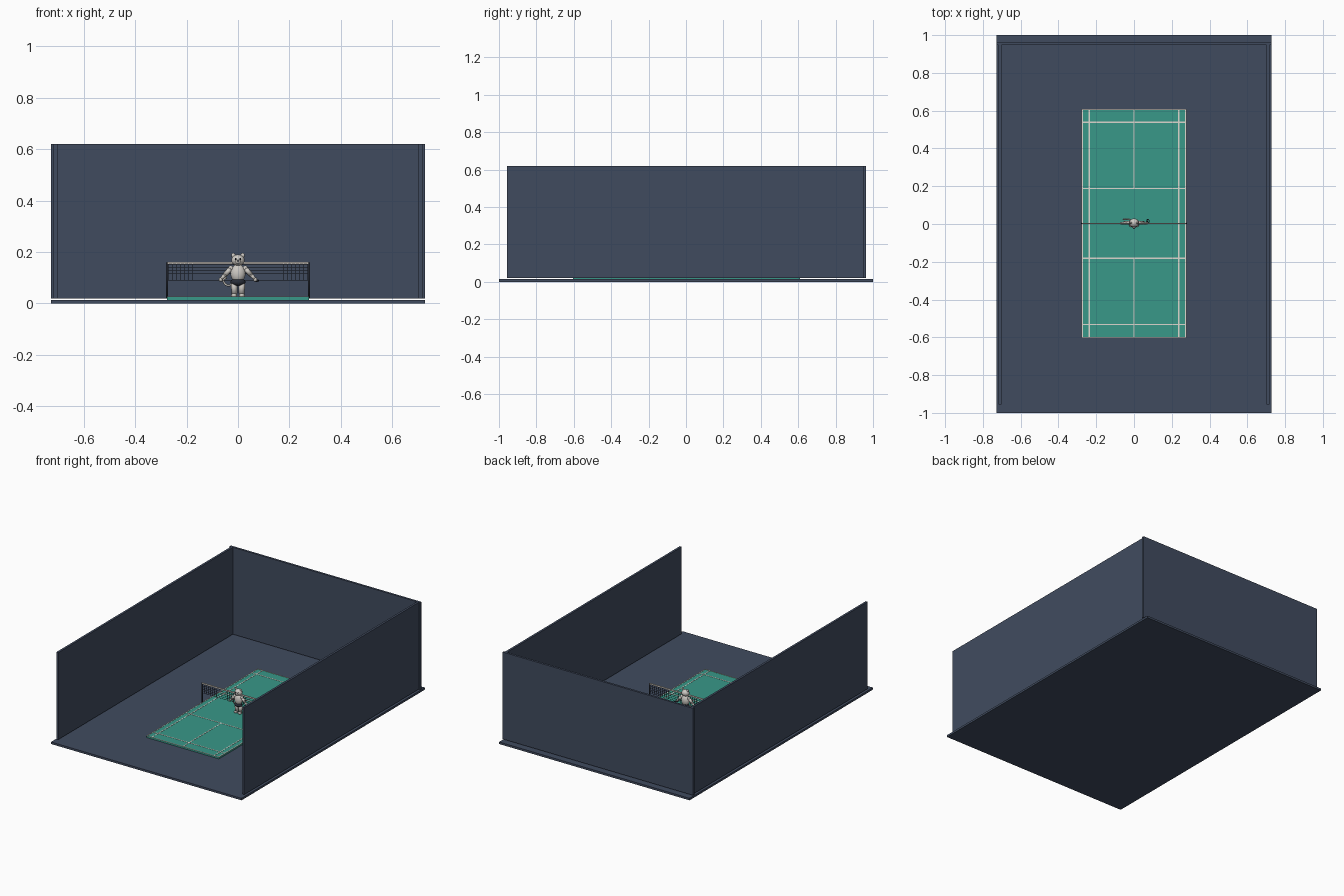
import bpy, bmesh
from mathutils import Vector, Matrix

if "Cube" in bpy.data.objects:
    bpy.data.objects.remove(bpy.data.objects["Cube"])


def material(name, rgb):
    lin = [((c / 255 + 0.055) / 1.055) ** 2.4 for c in rgb] + [1]
    m = bpy.data.materials.new(name)
    m.use_nodes = True
    m.diffuse_color = lin
    bsdf = m.node_tree.nodes["Principled BSDF"]
    bsdf.inputs["Base Color"].default_value = lin
    bsdf.inputs["Roughness"].default_value = 0.8
    return m


SLATE = material("slate blue", (64, 75, 95))
TEAL = material("court green", (56, 152, 136))
WHITE = material("line white", (222, 216, 208))
FUR = material("pale grey", (205, 201, 195))
DARK = material("dark grey", (40, 45, 56))


def finish(name, bm, mat, smooth=False):
    mesh = bpy.data.meshes.new(name)
    bm.to_mesh(mesh)
    bm.free()
    mesh.materials.append(mat)
    for p in mesh.polygons:
        p.use_smooth = smooth
    ob = bpy.data.objects.new(name, mesh)
    bpy.context.collection.objects.link(ob)
    return ob


def add_box(bm, x0, x1, y0, y1, z0, z1):
    mat = Matrix.Translation(((x0 + x1) / 2, (y0 + y1) / 2, (z0 + z1) / 2))
    bmesh.ops.create_cube(bm, size=1, matrix=mat @ Matrix.Diagonal((x1 - x0, y1 - y0, z1 - z0, 1)))


def boxes(name, mat, *dims):
    bm = bmesh.new()
    for d in dims:
        add_box(bm, *d)
    return finish(name, bm, mat)


def ball(name, mat, centre, size):
    bm = bmesh.new()
    bmesh.ops.create_uvsphere(bm, u_segments=20, v_segments=12, radius=1,
                              matrix=Matrix.Translation(centre) @ Matrix.Diagonal((*size, 1)))
    return finish(name, bm, mat, True)


def limb(name, mat, a, b, r0, r1):
    a, b = Vector(a), Vector(b)
    turn = (b - a).to_track_quat('Z', 'Y').to_matrix().to_4x4()
    bm = bmesh.new()
    bmesh.ops.create_cone(bm, cap_ends=True, segments=14, radius1=r0, radius2=r1,
                          depth=(b - a).length, matrix=Matrix.Translation((a + b) / 2) @ turn)
    return finish(name, bm, mat, True)


def tube(name, mat, pts, r, cyclic=False):
    cu = bpy.data.curves.new(name, 'CURVE')
    cu.dimensions = '3D'
    cu.bevel_depth = r
    cu.bevel_resolution = 2
    cu.resolution_u = 6
    sp = cu.splines.new('BEZIER')
    sp.bezier_points.add(len(pts) - 1)
    for bp, p in zip(sp.bezier_points, pts):
        bp.co = p
        bp.handle_left_type = bp.handle_right_type = 'AUTO'
    sp.use_cyclic_u = cyclic
    cu.materials.append(mat)
    ob = bpy.data.objects.new(name, cu)
    bpy.context.collection.objects.link(ob)


# Hall: floor and three walls floating just above it
boxes("floor", SLATE, (-.727, .727, -1, 1, 0, .014))
boxes("back_wall", SLATE, (-.727, .727, .947, .962, .02, .62))
for side, s in (("left", 1), ("right", -1)):
    x0, x1 = sorted((s * .702, s * .717))
    boxes(side + "_wall", SLATE, (x0, x1, -.956, .947, .02, .62))

# Court with painted lines
CY, HX, HY, W = .003, .277, .607, .003
boxes("court", TEAL, (-HX, HX, CY - HY, CY + HY, .014, .025))
lines = []
for s in (-1, 1):
    for x in (.237, HX - W):
        lines.append((s * x - W, s * x + W, CY - HY, CY + HY, .025, .0262))
    for y in (.184, .536, HY - W):
        lines.append((-HX, HX, CY + s * y - W, CY + s * y + W, .025, .0262))
    a, b = sorted((CY + s * .184, CY + s * HY))
    lines.append((-W, W, a, b, .025, .0262))
boxes("court_lines", WHITE, *lines)

# Net
T = .0008
for side, s in (("left", 1), ("right", -1)):
    limb(side + "_post", DARK, (s * .276, CY, .02), (s * .276, CY, .16), .004, .004)
cords = []
for i in range(36):
    x = -.272 + i * .544 / 35
    cords.append((x - T, x + T, CY - T, CY + T, .09, .155))
for i in range(6):
    z = .091 + i * .012
    cords.append((-.276, .276, CY - T, CY + T, z - T, z + T))
boxes("net_cords", DARK, *cords)
boxes("net_tape", WHITE, (-.276, .276, CY - .003, CY + .003, .153, .161))

# Player
PY = .006
ball("torso", FUR, (0, PY, .117), (.029, .021, .036))
ball("head", FUR, (0, PY, .168), (.026, .023, .022))
ball("muzzle", FUR, (0, PY - .021, .162), (.011, .009, .008))
ball("nose", DARK, (0, PY - .029, .165), (.004, .003, .003))
ball("shorts", DARK, (0, PY, .083), (.029, .021, .016))
for side, s in (("left", 1), ("right", -1)):
    ball(side + "_ear", FUR, (s * .018, PY, .187), (.008, .005, .009))
    ball(side + "_eye", DARK, (s * .009, PY - .021, .173), (.003, .003, .004))
    ball(side + "_shoulder", FUR, (s * .028, PY, .136), (.011, .01, .011))
    limb(side + "_upper_arm", FUR, (s * .028, PY, .136), (s * .05, PY, .112), .010, .009)
    ball(side + "_elbow", FUR, (s * .05, PY, .112), (.009, .009, .009))
    limb(side + "_forearm", FUR, (s * .05, PY, .112), (s * .066, PY - .002, .095), .008, .006)
    ball(side + "_hand", FUR, (s * .067, PY - .002, .093), (.008, .007, .008))
    limb(side + "_leg", FUR, (s * .014, PY, .035), (s * .015, PY, .085), .011, .013)
    ball(side + "_foot", FUR, (s * .015, PY - .005, .031), (.012, .017, .008))

# Tail curling out on the right, racket in the left hand
tube("tail", FUR, [(-.015, PY + .015, .085), (-.035, PY + .02, .07), (-.052, PY + .02, .078),
                   (-.054, PY + .02, .096), (-.044, PY + .02, .1)], .004)
limb("racket_handle", DARK, (.06, PY, .096), (.072, PY + .008, .09), .003, .003)
tube("racket_rim", DARK, [(.069, PY + .008, .088), (.076, PY + .002, .091),
                          (.08, PY + .013, .088), (.072, PY + .018, .086)], .002, True)
